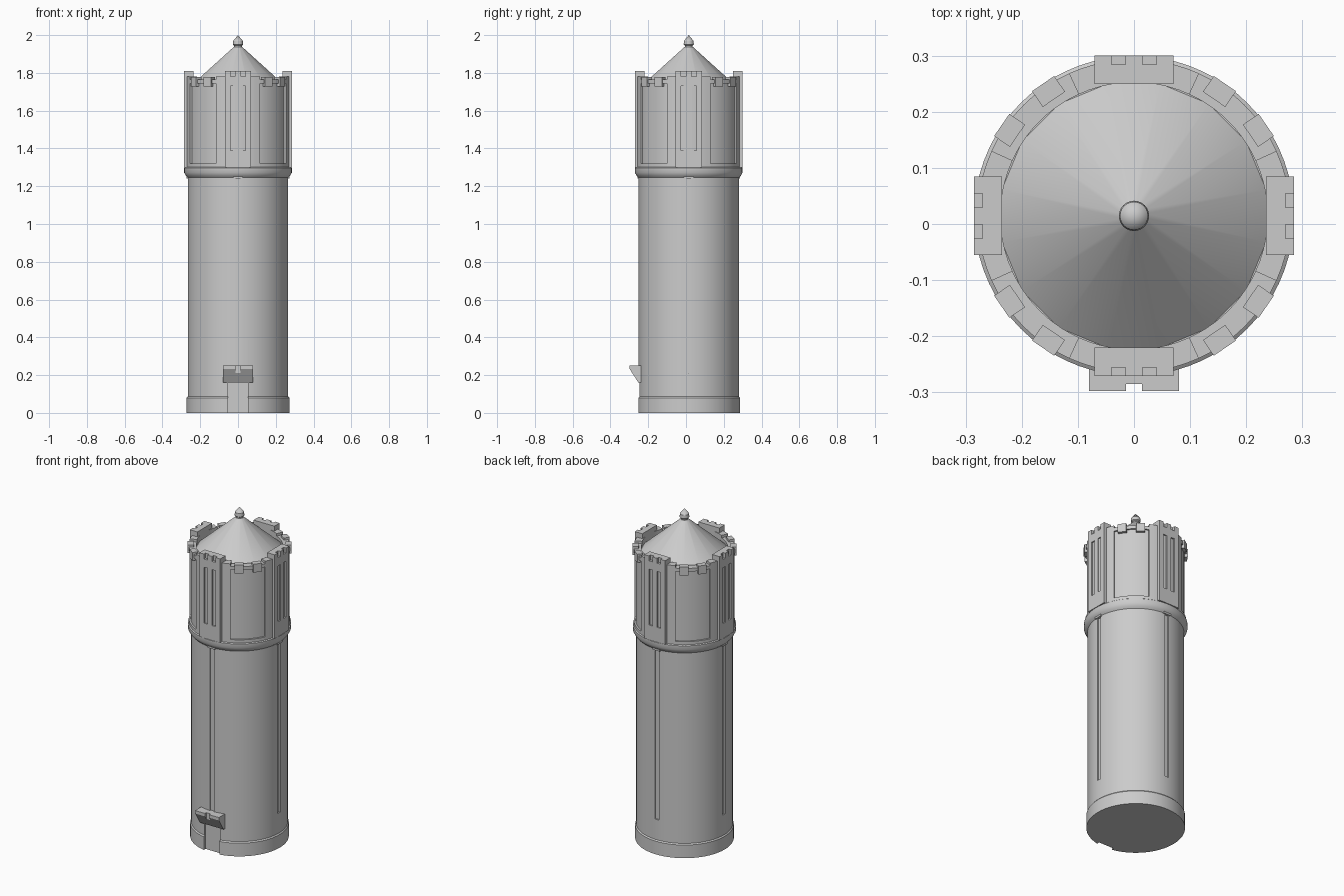
import bpy, bmesh, math
from mathutils import Matrix, Vector

if "Cube" in bpy.data.objects:
    bpy.data.objects.remove(bpy.data.objects["Cube"])

CY = 0.0145   # tower axis in y
stone = bpy.data.materials.new("grey stone")
stone.diffuse_color = (0.6, 0.6, 0.6, 1)
stone.use_nodes = True
stone.node_tree.nodes["Principled BSDF"].inputs["Base Color"].default_value = stone.diffuse_color


def finish(name, bm, smooth=False):
    bmesh.ops.recalc_face_normals(bm, faces=bm.faces)
    me = bpy.data.meshes.new(name)
    bm.to_mesh(me)
    bm.free()
    me.materials.append(stone)
    ob = bpy.data.objects.new(name, me)
    bpy.context.collection.objects.link(ob)
    if smooth:
        smooth_it(ob)
    return ob


def select(ob):
    bpy.ops.object.select_all(action='DESELECT')
    ob.select_set(True)
    bpy.context.view_layer.objects.active = ob


def smooth_it(ob):
    select(ob)
    bpy.ops.object.shade_smooth_by_angle(angle=math.radians(30))


def revolve(name, profile, n=72, offset=0.0, smooth=True):
    """Solid of revolution round the tower axis; profile = (r, z) from bottom to top."""
    bm = bmesh.new()
    rings = []
    for r, z in profile:
        if r == 0:
            rings.append([bm.verts.new((0, CY, z))] * n)
        else:
            rings.append([bm.verts.new((r * math.cos(offset + 2 * math.pi * i / n),
                                        CY + r * math.sin(offset + 2 * math.pi * i / n), z))
                          for i in range(n)])
    for a, b in zip(rings, rings[1:]):
        for i in range(n):
            j = (i + 1) % n
            bm.faces.new(list(dict.fromkeys([a[i], a[j], b[j], b[i]])))
    for ring in (rings[0], rings[-1]):
        if ring[0] is not ring[1]:
            bm.faces.new(ring)
    return finish(name, bm, smooth)


def add_box(bm, x0, x1, y0, y1, z0, z1, angle=0.0):
    """Box in tower-axis coordinates, turned round the axis by angle."""
    m = (Matrix.Translation((0, CY, 0)) @ Matrix.Rotation(angle, 4, 'Z')
         @ Matrix.Translation(((x0 + x1) / 2, (y0 + y1) / 2, (z0 + z1) / 2))
         @ Matrix.Diagonal((x1 - x0, y1 - y0, z1 - z0, 1)))
    bmesh.ops.create_cube(bm, size=1, matrix=m)


def add_arc(bm, r0, r1, a0, a1, z0, z1, n=10):
    """Curved wall block between two angles in degrees."""
    cols = []
    for i in range(n + 1):
        a = math.radians(a0 + (a1 - a0) * i / n)
        cols.append([bm.verts.new((r * math.cos(a), CY + r * math.sin(a), z))
                     for r, z in ((r0, z0), (r1, z0), (r1, z1), (r0, z1))])
    for p, q in zip(cols, cols[1:]):
        for k in range(4):
            l = (k + 1) % 4
            bm.faces.new((p[k], p[l], q[l], q[k]))
    bm.faces.new(cols[0])
    bm.faces.new(cols[-1])


def cut(ob, bm):
    cutter = finish("cutter", bm)
    cutter.hide_render = True
    mod = ob.modifiers.new("cut", 'BOOLEAN')
    mod.object = cutter
    mod.solver = 'EXACT'
    select(ob)
    bpy.ops.object.modifier_apply(modifier="cut")
    bpy.data.objects.remove(cutter)


QUARTERS = [math.pi / 2 * k for k in range(4)]

# shaft with wider foot, four shallow grooves and a doorway
shaft = revolve("shaft", [(0.272, 0), (0.272, 0.08), (0.266, 0.087), (0.266, 1.25)], smooth=False)
bm = bmesh.new()
for q in QUARTERS:
    add_box(bm, 0.258, 0.3, -0.013, 0.013, 0.21, 1.24, q)
add_box(bm, -0.053, 0.053, -0.32, -0.25, -0.05, 0.17)
cut(shaft, bm)
smooth_it(shaft)

# small caps above the grooves
bm = bmesh.new()
for q in QUARTERS:
    add_box(bm, 0.25, 0.272, -0.024, 0.024, 1.24, 1.262, q)
finish("groove_caps", bm)

# collar under the upper storey
revolve("collar", [(0.266, 1.245), (0.276, 1.255), (0.285, 1.272), (0.285, 1.297), (0.278, 1.302)])

# upper storey: core plus raised frames round the four recessed panels
revolve("upper_core", [(0.269, 1.29), (0.269, 1.745)])
bm = bmesh.new()
for k in range(4):
    b = 90 * k
    add_arc(bm, 0.238, 0.279, b - 24.5, b + 24.5, 1.29, 1.78)
    add_arc(bm, 0.238, 0.279, b + 24.5, b + 65.5, 1.29, 1.32)
    add_arc(bm, 0.238, 0.279, b + 24.5, b + 65.5, 1.745, 1.765)
frame = finish("panel_frames", bm, True)

# parapet blocks, two over each panel
bm = bmesh.new()
for q in QUARTERS:
    for d in (34.5, 55.5):
        add_box(bm, 0.252, 0.286, -0.024, 0.024, 1.727, 1.778, q + math.radians(d))
finish("parapet_blocks", bm)

# four buttresses with twin slots and notched tops
bm = bmesh.new()
for q in QUARTERS:
    add_box(bm, 0.235, 0.2855, -0.07, 0.07, 1.30, 1.81, q)
buttress = finish("buttresses", bm)
bm = bmesh.new()
for q in QUARTERS:
    for s in (-1, 1):
        lo, hi = sorted((s * 0.015, s * 0.04))
        add_box(bm, 0.275, 0.32, lo, hi, 1.39, 1.73, q)
        add_box(bm, 0.270, 0.32, lo, hi, 1.78, 1.85, q)
cut(buttress, bm)

# conical roof and finial
revolve("roof", [(0.24, 1.745), (0.022, 1.938)], n=16, offset=math.pi / 16)
revolve("finial", [(0.02, 1.93), (0.021, 1.945), (0.027, 1.95), (0.025, 1.97), (0, 2.0)], n=24)

# door hood: wedge bracket with a notch in the middle
bm = bmesh.new()
prof = [(-0.235, 0.16), (-0.252, 0.16), (-0.298, 0.232), (-0.298, 0.25), (-0.235, 0.25)]
left = [bm.verts.new((-0.08, y, z)) for y, z in prof]
right = [bm.verts.new((0.08, y, z)) for y, z in prof]
bm.faces.new(left)
bm.faces.new(right)
for i in range(5):
    j = (i + 1) % 5
    bm.faces.new((left[i], left[j], right[j], right[i]))
hood = finish("door_hood", bm)
bm = bmesh.new()
add_box(bm, -0.014, 0.014, -0.35, -0.285 - CY, 0.20, 0.3)
cut(hood, bm)
